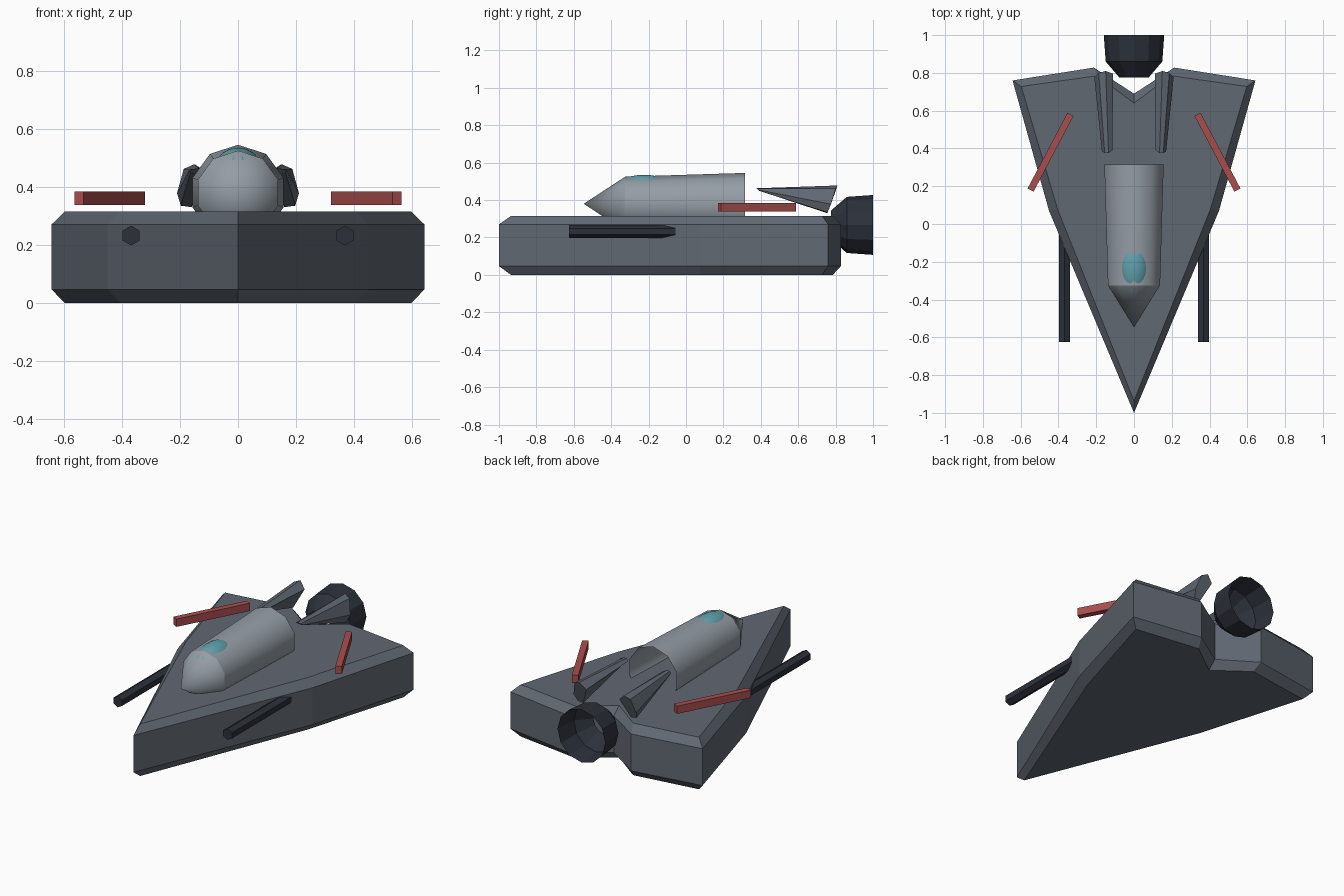
import bpy, bmesh, math
from mathutils import Matrix

if "Cube" in bpy.data.objects:
    bpy.data.objects.remove(bpy.data.objects["Cube"])


def material(name, rgb):
    m = bpy.data.materials.new(name)
    m.diffuse_color = (*rgb, 1)
    m.use_nodes = True
    m.node_tree.nodes["Principled BSDF"].inputs["Base Color"].default_value = m.diffuse_color
    return m


HULL = material("hull_grey", (0.12, 0.14, 0.17))
BODY = material("body_grey", (0.30, 0.34, 0.38))
DARK = material("dark_metal", (0.025, 0.03, 0.042))
RED = material("red", (0.40, 0.075, 0.075))
GLASS = material("teal_glass", (0.12, 0.36, 0.42))


def finish(name, bm, mat, smooth=False):
    bmesh.ops.remove_doubles(bm, verts=bm.verts, dist=1e-5)
    bmesh.ops.recalc_face_normals(bm, faces=bm.faces)
    for f in bm.faces:
        f.smooth = smooth
    me = bpy.data.meshes.new(name)
    bm.to_mesh(me)
    bm.free()
    me.materials.append(mat)
    ob = bpy.data.objects.new(name, me)
    bpy.context.collection.objects.link(ob)
    return ob


def loft(name, rings, mat, caps=True, smooth=False, sharp_rings=()):
    """Skin a list of equal-length rings of points."""
    bm = bmesh.new()
    vs = [[bm.verts.new(p) for p in r] for r in rings]
    n = len(rings[0])
    for a, b in zip(vs, vs[1:]):
        for i in range(n):
            j = (i + 1) % n
            bm.faces.new((a[i], a[j], b[j], b[i]))
    if caps:
        bm.faces.new(vs[0])
        bm.faces.new(vs[-1])
    for k in sharp_rings:
        for i in range(n):
            bm.edges.get((vs[k][i], vs[k][(i + 1) % n])).smooth = False
    return finish(name, bm, mat, smooth)


def ring(x, y, z, r, n):
    """Circle facing along y with one vertex on top."""
    return [(x + r * math.sin(2 * math.pi * i / n), y,
             z + r * math.cos(2 * math.pi * i / n)) for i in range(n)]


def mirrored(half, z):
    """Full outline from a half whose first and last points lie on x = 0."""
    pts = half + [(-x, y) for x, y in half[-2:0:-1]]
    return [(x, y, z) for x, y in pts]


# Arrowhead hull with chamfered top and bottom rims
outer = [(0, -1), (0.45, 0.07), (0.643, 0.76), (0.213, 0.828), (0, 0.69)]
inner = [(0, -0.936), (0.405, 0.08), (0.597, 0.728), (0.195, 0.785), (0, 0.64)]
loft("hull", [mirrored(inner, 0), mirrored(outer, 0.047),
              mirrored(outer, 0.27), mirrored(inner, 0.315)], HULL)

# Ten-sided fuselage, pointed in front and open behind
loft("fuselage", [ring(0, y, 0.38, r, 10) for y, r in
                  ((-0.547, 0), (-0.325, 0.145), (0.315, 0.165))],
     BODY, caps=False, smooth=True, sharp_rings=(1,))

# Cockpit bubble poking through the fuselage
bm = bmesh.new()
bmesh.ops.create_uvsphere(bm, u_segments=32, v_segments=16, radius=1,
                          matrix=Matrix.Translation((0, -0.225, 0.44))
                          @ Matrix.Diagonal((0.09, 0.175, 0.095, 1)))
finish("cockpit_canopy", bm, GLASS, smooth=True)

# Open engine bell
loft("engine_nozzle", [ring(0, y, 0.267, r, 12) for y, r in
                       ((0.775, 0.077), (0.86, 0.15), (1.0, 0.16))],
     DARK, caps=False)

# Fin sections: thin leading end and deep trailing end
fin_front = [(0.115, 0.39, 0.455), (0.135, 0.375, 0.463), (0.155, 0.375, 0.462),
             (0.17, 0.385, 0.455), (0.163, 0.39, 0.45), (0.13, 0.39, 0.45)]
fin_rear = [(0.11, 0.795, 0.44), (0.15, 0.81, 0.478), (0.187, 0.80, 0.462),
            (0.21, 0.775, 0.378), (0.197, 0.755, 0.335), (0.16, 0.755, 0.33)]

for side, s in (("right", 1), ("left", -1)):
    # Wedge tail fin
    loft("tail_fin_" + side, [[(s * x, y, z) for x, y, z in r]
                              for r in (fin_front, fin_rear)], HULL)
    # Hexagonal gun barrel sunk into the hull side
    loft("gun_barrel_" + side, [ring(s * 0.368, y, 0.232, 0.034, 6)
                                for y in (-0.625, 0.0)], DARK)
    # Slanted red bar above the wing
    bm = bmesh.new()
    bmesh.ops.create_cube(bm, size=1,
                          matrix=Matrix.Translation((s * 0.442, 0.38, 0.361))
                          @ Matrix.Rotation(s * math.radians(27.8), 4, 'Z')
                          @ Matrix.Diagonal((0.036, 0.453, 0.047, 1)))
    finish("red_bar_" + side, bm, RED)
